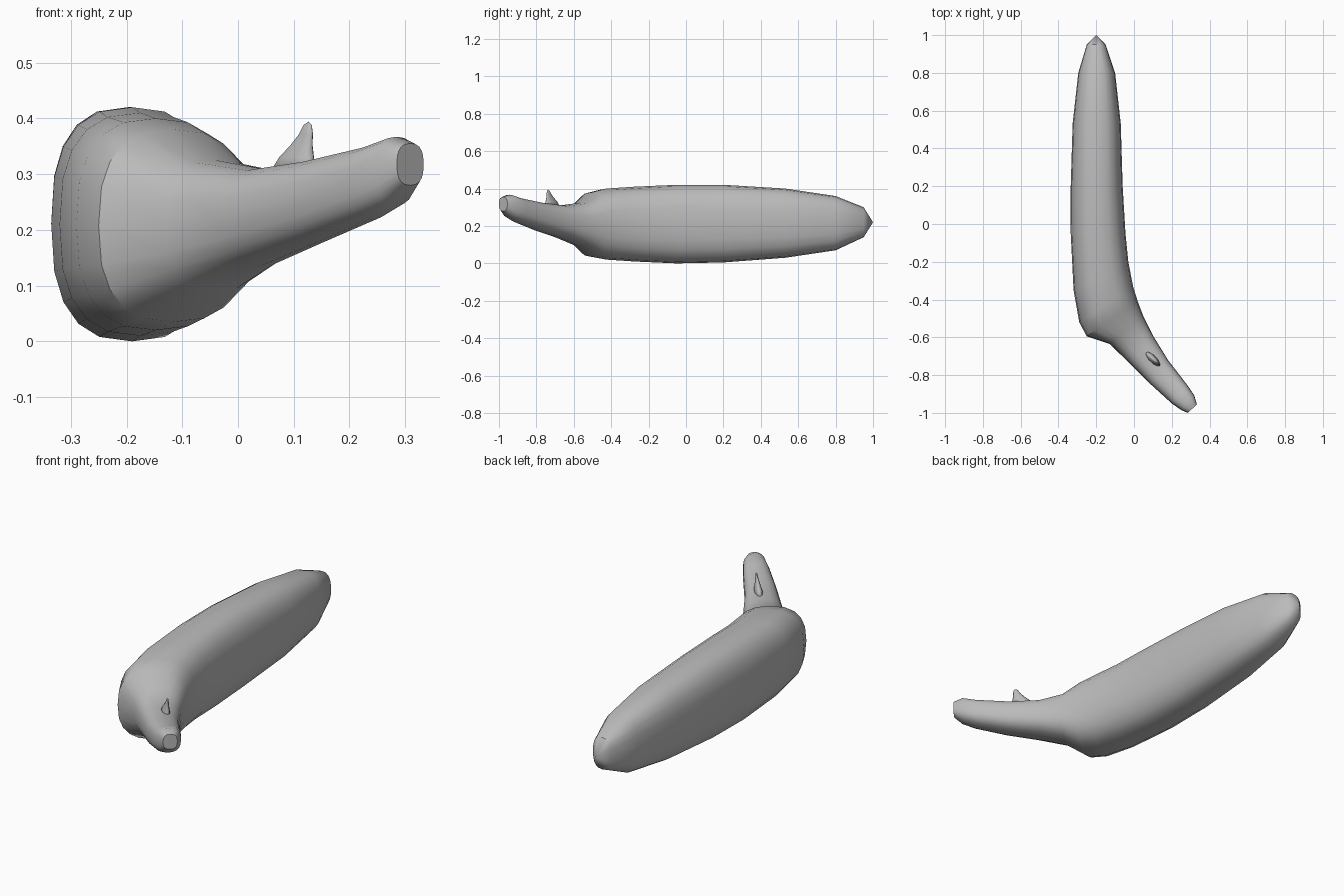
import bpy, bmesh
from math import cos, sin, pi, copysign

old = bpy.data.objects.get("Cube")
if old:
    bpy.data.objects.remove(old)

grey = bpy.data.materials.new("plain grey")
grey.use_nodes = True
colour = (0.5, 0.5, 0.5, 1)
grey.diffuse_color = colour
grey.node_tree.nodes["Principled BSDF"].inputs["Base Color"].default_value = colour


def rounded(v, power):
    return copysign(abs(v) ** (2 / power), v)


def loft(name, rings, start, end, power, sides, flat=False):
    """Skin superellipse rings, each spanning two edge points and two heights."""
    bm = bmesh.new()
    loops = []
    for a, b, low, high in rings:
        loop = []
        for i in range(sides):
            t = 2 * pi * i / sides
            u = rounded(cos(t), power) / 2 + 0.5
            v = rounded(sin(t), power) / 2 + 0.5
            x, y = (p + (q - p) * u for p, q in zip(a, b))
            loop.append(bm.verts.new((x, y, low + (high - low) * v)))
        loops.append(loop)
    for r, s in zip(loops, loops[1:]):
        for i in range(sides):
            j = (i + 1) % sides
            bm.faces.new((r[i], r[j], s[j], s[i]))
    for point, loop in ((start, loops[0]), (end, loops[-1])):
        if point:
            tip = bm.verts.new(point)
            for i in range(sides):
                bm.faces.new((tip, loop[i], loop[(i + 1) % sides]))
        else:
            bm.faces.new(loop)
    bmesh.ops.recalc_face_normals(bm, faces=bm.faces)
    mesh = bpy.data.meshes.new(name)
    bm.to_mesh(mesh)
    bm.free()
    obj = bpy.data.objects.new(name, mesh)
    bpy.context.collection.objects.link(obj)
    mesh.materials.append(grey)
    bpy.ops.object.select_all(action="DESELECT")
    obj.select_set(True)
    bpy.context.view_layer.objects.active = obj
    bpy.ops.object.shade_smooth_by_angle(angle=0.6)


# Straight blade: y, outer x, inner x, low z, high z
blade = [
    (0.95, -0.25, -0.15, 0.14, 0.30),
    (0.80, -0.295, -0.10, 0.07, 0.36),
    (0.53, -0.325, -0.07, 0.03, 0.40),
    (0.20, -0.335, -0.06, 0.005, 0.42),
    (-0.05, -0.335, -0.045, 0, 0.42),
]
rings = [((xo, y), (xi, y), lo, hi) for y, xo, xi, lo, hi in blade]

# Bend and handle: outer edge, inner edge, low z, high z
rings += [
    ((-0.32, -0.35), (-0.03, -0.2), 0.01, 0.41),
    ((-0.29, -0.52), (-0.005, -0.33), 0.02, 0.40),
    ((-0.25, -0.595), (0.02, -0.41), 0.035, 0.38),
    ((-0.13, -0.635), (0.05, -0.49), 0.09, 0.325),
    ((-0.02, -0.74), (0.1, -0.59), 0.135, 0.31),
    ((0.09, -0.85), (0.18, -0.72), 0.175, 0.325),
    ((0.2, -0.95), (0.28, -0.85), 0.22, 0.35),
    ((0.25, -0.985), (0.318, -0.905), 0.245, 0.367),
    ((0.285, -1.0), (0.333, -0.955), 0.28, 0.355),
]
loft("blade_and_handle", rings, (-0.2, 1, 0.22), None, 2.6, 20)

# Small curved spur on top of the handle: centre x, half length, height
spur = bmesh.new()
levels = [(0.098, 0.052, 0.30), (0.105, 0.038, 0.33), (0.114, 0.024, 0.352),
          (0.122, 0.015, 0.372), (0.125, 0.009, 0.388)]
loops = []
for x, r, z in levels:
    y = -0.727 - (x - 0.114) * 0.8
    # Long axis follows the handle
    loops.append([spur.verts.new((x + 0.8 * r * cos(t) + 0.3 * r * sin(t),
                                  y - 0.8 * r * cos(t) + 0.3 * r * sin(t), z))
                  for t in (2 * pi * i / 10 for i in range(10))])
for a, b in zip(loops, loops[1:]):
    for i in range(10):
        j = (i + 1) % 10
        spur.faces.new((a[i], a[j], b[j], b[i]))
top = spur.verts.new((0.126, -0.737, 0.394))
for i in range(10):
    spur.faces.new((loops[-1][i], loops[-1][(i + 1) % 10], top))
spur.faces.new(loops[0][::-1])
mesh = bpy.data.meshes.new("handle_spur")
spur.to_mesh(mesh)
spur.free()
mesh.materials.append(grey)
mesh.shade_smooth()
bpy.context.collection.objects.link(bpy.data.objects.new("handle_spur", mesh))
